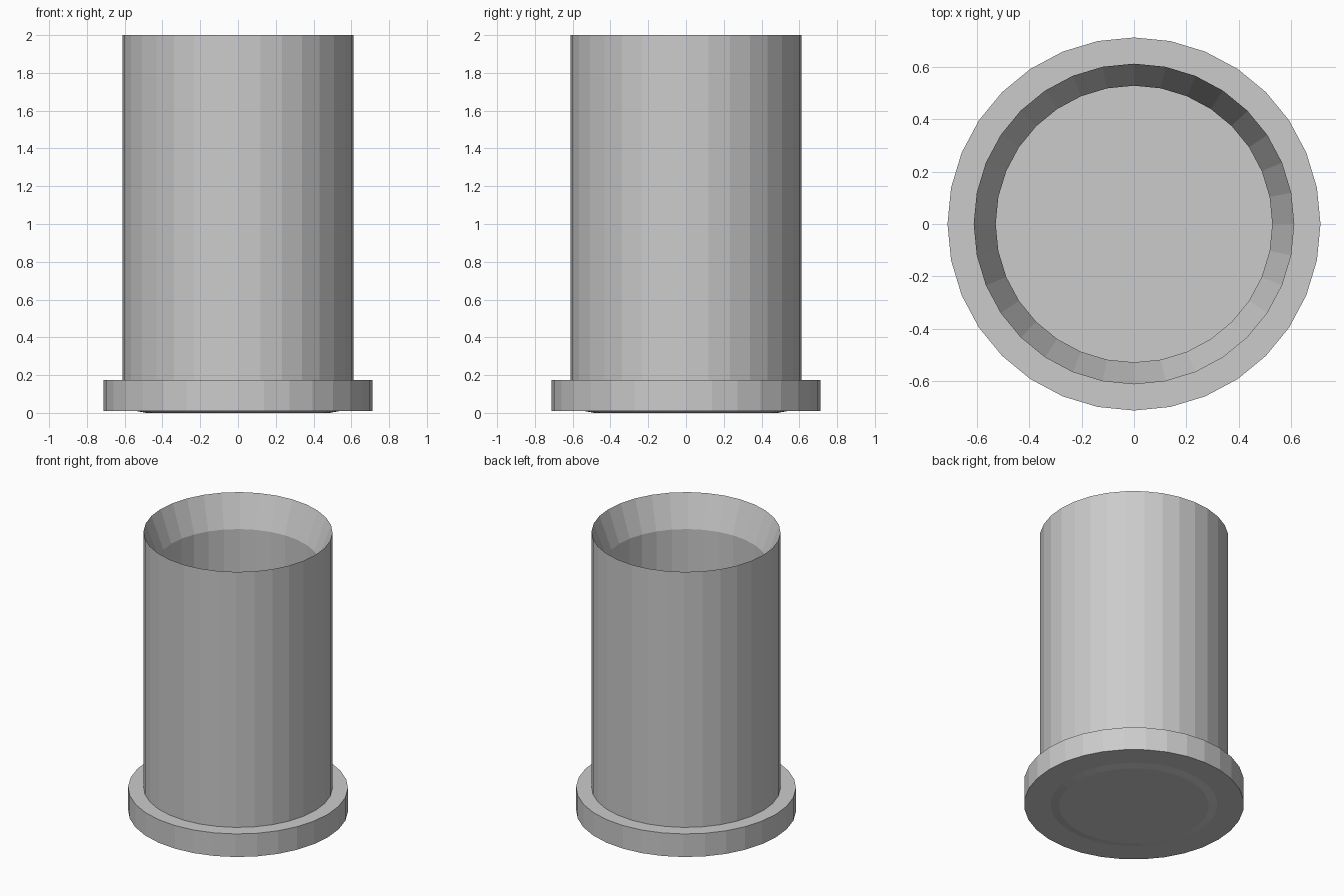
import bpy, bmesh
from math import cos, sin, tau

if "Cube" in bpy.data.objects:
    bpy.data.objects.remove(bpy.data.objects["Cube"])

SIDES = 32


def lathe(name, profile):
    """Revolve an (r, z) profile round z and cap both ends."""
    bm = bmesh.new()
    rings = [[bm.verts.new((r * cos(tau * i / SIDES), r * sin(tau * i / SIDES), z))
              for i in range(SIDES)] for r, z in profile]
    for a, b in zip(rings, rings[1:]):
        for i in range(SIDES):
            j = (i + 1) % SIDES
            bm.faces.new((a[i], a[j], b[j], b[i]))
    bm.faces.new(rings[0][::-1])
    bm.faces.new(rings[-1])
    bmesh.ops.recalc_face_normals(bm, faces=bm.faces)
    mesh = bpy.data.meshes.new(name)
    bm.to_mesh(mesh)
    bm.free()
    obj = bpy.data.objects.new(name, mesh)
    bpy.context.collection.objects.link(obj)
    return obj


# Flanged cup: raised foot, flange, outer wall, bevelled mouth, bore and floor
lathe("flanged_cup", [
    (0.485, 0.0), (0.54, 0.01),
    (0.712, 0.01), (0.712, 0.175),
    (0.612, 0.175), (0.612, 2.0),
    (0.528, 1.775), (0.528, 0.175),
])
